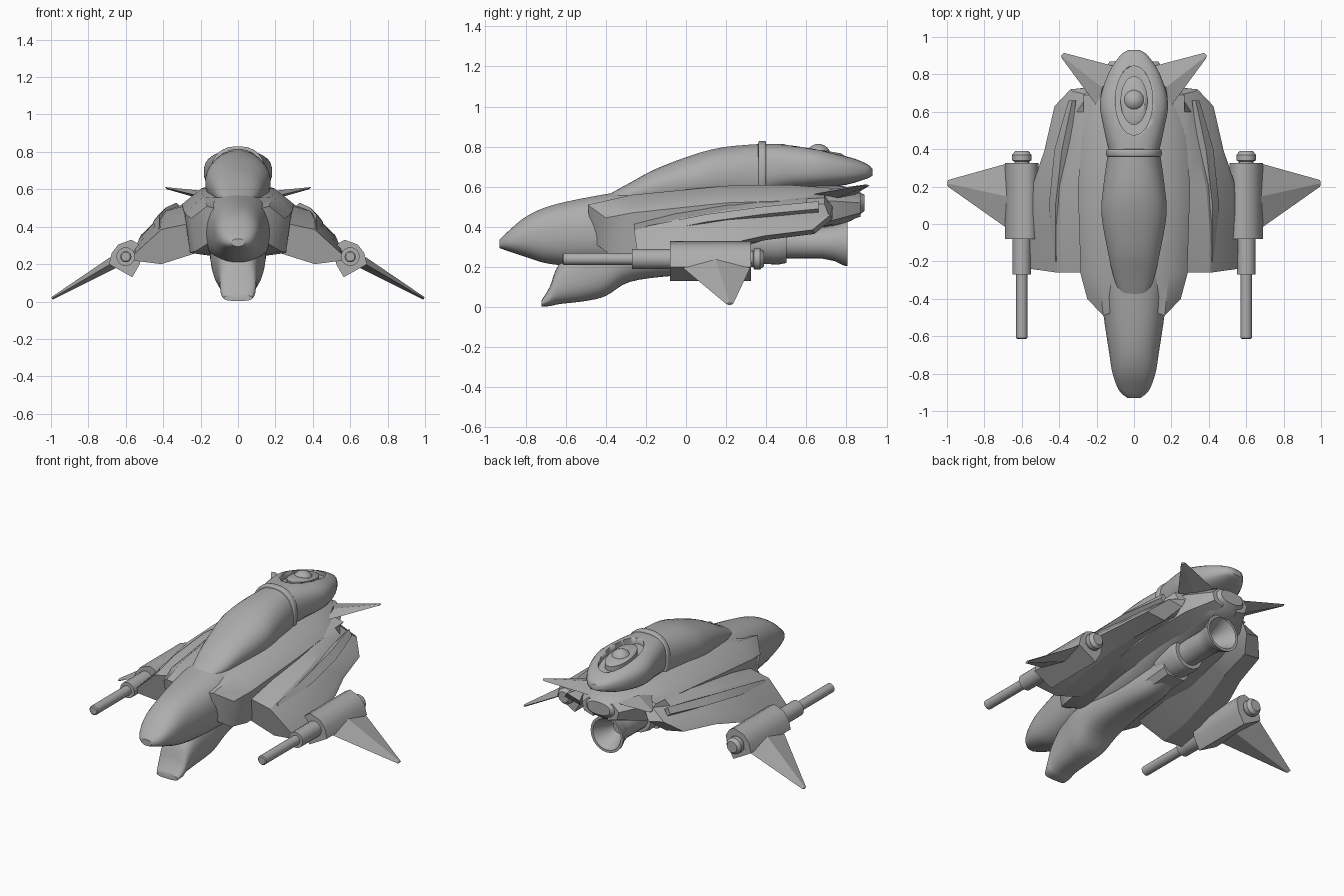
import bpy, bmesh, math
from mathutils import Vector

if "Cube" in bpy.data.objects:
    bpy.data.objects.remove(bpy.data.objects["Cube"])

grey = bpy.data.materials.new("hull grey")
grey.use_nodes = True
tone = (0.42, 0.42, 0.42, 1)
grey.diffuse_color = tone
grey.node_tree.nodes["Principled BSDF"].inputs["Base Color"].default_value = tone


def finish(name, bm, angle=35):
    bmesh.ops.recalc_face_normals(bm, faces=bm.faces)
    mesh = bpy.data.meshes.new(name)
    bm.to_mesh(mesh)
    bm.free()
    mesh.materials.append(grey)
    obj = bpy.data.objects.new(name, mesh)
    bpy.context.collection.objects.link(obj)
    bpy.ops.object.select_all(action="DESELECT")
    obj.select_set(True)
    bpy.context.view_layer.objects.active = obj
    bpy.ops.object.shade_smooth_by_angle(angle=math.radians(angle))
    return obj


def loft(name, rings, angle=35):
    """Skin a list of equal-length rings and cap both ends."""
    bm = bmesh.new()
    rows = [[bm.verts.new(p) for p in ring] for ring in rings]
    count = len(rows[0])
    for a, b in zip(rows, rows[1:]):
        for i in range(count):
            j = (i + 1) % count
            bm.faces.new((a[i], a[j], b[j], b[i]))
    bm.faces.new(rows[0])
    bm.faces.new(rows[-1])
    return finish(name, bm, angle)


def smooth_rows(rows, steps=4):
    """Catmull-Rom interpolation between station rows."""
    rows = [Vector(r) for r in rows]
    out = []
    for i in range(len(rows) - 1):
        b, c = rows[i], rows[i + 1]
        a, d = rows[max(i - 1, 0)], rows[min(i + 2, len(rows) - 1)]
        for k in range(steps):
            t = k / steps
            out.append((b * 2 + (c - a) * t + (a * 2 - b * 5 + c * 4 - d) * t * t
                        + (b * 3 - a - c * 3 + d) * t ** 3) / 2)
    return out + [rows[-1]]


def body(name, stations, power=0.85, seg=28):
    """Rounded body from stations of (y, half width) and (top, bottom)."""
    rings = []
    for y, half, top, low in smooth_rows(stations):
        ring = []
        for i in range(seg):
            t = math.tau * (i + 0.5) / seg
            c, s = math.cos(t), math.sin(t)
            ring.append((half * math.copysign(abs(c) ** power, c), y,
                         (top + low) / 2 + (top - low) / 2 * math.copysign(abs(s) ** power, s)))
        rings.append(ring)
    return loft(name, rings)


def turned(name, x, z, profile, seg=20):
    """Round part along y from (y, radius) pairs."""
    rings = [[(x + r * math.cos(math.tau * i / seg), y, z + r * math.sin(math.tau * i / seg))
              for i in range(seg)] for y, r in profile]
    return loft(name, rings)


def oval(length, half, z, y=0.66, seg=32):
    return [(half * math.sin(math.tau * i / seg), y + length * math.cos(math.tau * i / seg),
             z - 0.16 * length * math.cos(math.tau * i / seg)) for i in range(seg)]


# Central fuselage with drooping nose
body("fuselage", [(-.93, .035, .335, .295), (-.89, .08, .375, .28), (-.8, .115, .45, .25),
                  (-.68, .135, .505, .215), (-.48, .165, .55, .2), (-.25, .19, .585, .2),
                  (.1, .2, .61, .24), (.6, .2, .62, .38), (.8, .15, .6, .42), (.89, .08, .56, .48)])

# Scooped jaw below the nose and keel behind it
body("jaw", [(-.72, .075, .035, .003), (-.68, .092, .1, .005), (-.63, .1, .22, .015),
             (-.5, .12, .34, .03), (-.4, .14, .4, .055), (-.28, .15, .42, .125),
             (-.07, .13, .42, .155), (.2, .1, .42, .17), (.38, .07, .42, .24)], 0.75)
keel = [(-.09, .36), (-.09, .2), (-.06, .165), (.06, .165), (.09, .2), (.09, .36)]
loft("keel_box", [[(x, y, z + lift) for x, z in keel] for y, lift in ((-.1, 0), (.38, .045))])

# Canopy, collar and rear turret
body("canopy", [(-.38, .075, .565, .5), (-.28, .11, .62, .5), (-.15, .14, .69, .5),
                (.05, .175, .765, .5), (.2, .165, .8, .5), (.38, .14, .815, .5)], 0.9)
body("canopy_collar", [(.36, .135, .815, .52), (.365, .148, .828, .52),
                       (.395, .148, .828, .52), (.4, .135, .815, .52)])
turret = body("turret", [(.39, .135, .815, .56), (.5, .16, .812, .58), (.65, .183, .795, .59),
                         (.8, .14, .755, .61), (.9, .075, .715, .64), (.93, .03, .69, .655)], 0.75)

# Recessed oval on the turret, cut with a throwaway tool
cutter = loft("recess_cutter", [oval(.185, .1, .745), oval(.185, .1, .9)])
cutter.hide_render = True
cut = turret.modifiers.new("recess", "BOOLEAN")
cut.object = cutter
cut.solver = "EXACT"
bpy.context.view_layer.objects.active = turret
bpy.ops.object.modifier_apply(modifier=cut.name)
bpy.data.objects.remove(cutter)
loft("turret_pedestal", [oval(.13, .072, .73), oval(.13, .072, .775), oval(.11, .058, .785)])
bm = bmesh.new()
bmesh.ops.create_uvsphere(bm, u_segments=20, v_segments=12, radius=.062)
bmesh.ops.translate(bm, verts=bm.verts, vec=(0, .66, .752))
finish("turret_dome", bm)

# Engine with hollow flared bell
turned("engine", 0, .32, [(.3, .1), (.46, .108), (.5, .1), (.5, .078), (.68, .078), (.74, .09),
                          (.79, .114), (.805, .116), (.805, .1), (.75, .07), (.68, .04)])

for side, s in (("left", 1), ("right", -1)):
    def strip(name, rings, angle=35):
        return loft(side + "_" + name, [[(s * x, y, z) for x, y, z in r] for r in rings], angle)

    # Cowl along the fuselage with a slanted flat front
    cowl = [[(.1, -.47, .49), (.165, -.49, .51), (.25, -.4, .445), (.225, -.39, .27), (.13, -.47, .33)]]
    for y, wide, top, mid, low in ((-.27, .285, .56, .47, .26), (.2, .3, .605, .52, .33),
                                   (.5, .275, .61, .53, .39), (.72, .225, .595, .53, .43),
                                   (.87, .13, .565, .52, .47)):
        cowl.append([(.05, y, top - .01), (wide * .65, y, top), (wide, y, mid),
                     (wide * .9, y, low), (wide * .4, y, low - .02)])
    strip("cowl", cowl, 50)

    # Drooped wing, narrowing and rising toward the tail
    wing = []
    for y, edge, top, low in ((-.26, .57, .385, .2), (-.05, .565, .44, .23), (.2, .535, .485, .3),
                              (.36, .48, .5, .335), (.6, .425, .51, .365), (.69, .34, .515, .44)):
        crown = edge * .72
        drop = (top - low) * .7
        wing.append([(.18, y, top + .05), (.27, y, top + .03), (crown, y, top),
                     (edge * .97, y + .02, top - drop), (edge, y + .03, low + .02),
                     (crown, y + .04, low), (.22, y + .04, low + .06)])
    strip("wing", wing, 25)

    # Raised rib on the wing crown
    rib = []
    for y, x, z, w in ((-.2, .42, .385, .01), (.1, .42, .445, .035),
                       (.4, .385, .485, .04), (.66, .33, .51, .02)):
        rib.append([(x - w, y, z), (x, y, z + .018), (x + w, y, z - .02), (x, y, z - .04)])
    strip("wing_rib", rib)

    # Gun pod with stepped barrel and rear knob
    pod = [(.69, .2), (.565, .13), (.525, .2), (.51, .27), (.535, .31),
           (.57, .33), (.64, .305), (.675, .26)]
    strip("gun_pod", [[(x, y, z) for x, z in pod] for y in (-.08, .325)], 50)
    turned(side + "_barrel", s * .6, .24, [(-.615, .024), (-.61, .03), (-.27, .03), (-.27, .05), (0, .05)])
    turned(side + "_pod_knob", s * .6, .24, [(.3, .04), (.335, .04), (.34, .052), (.37, .052), (.39, .035)])

    # Blade below the pod
    def blade(x, z, front, back, t):
        mid = (front + back) / 2
        return [(x, front, z), (x + t / 2, mid, z + t), (x, back, z), (x - t / 2, mid, z - t)]
    strip("pod_blade", [blade(.62, .235, -.05, .33, .032), blade(.69, .195, -.015, .32, .028),
                        blade(.995, .016, .2, .235, .007)], 20)

    # Tail spike
    strip("tail_spike", [[(.19, .62, .56), (.17, .73, .59), (.09, .84, .56), (.15, .73, .535)],
                         [(.385, .885, .607), (.39, .9, .612), (.375, .915, .606), (.38, .9, .6)]], 20)
